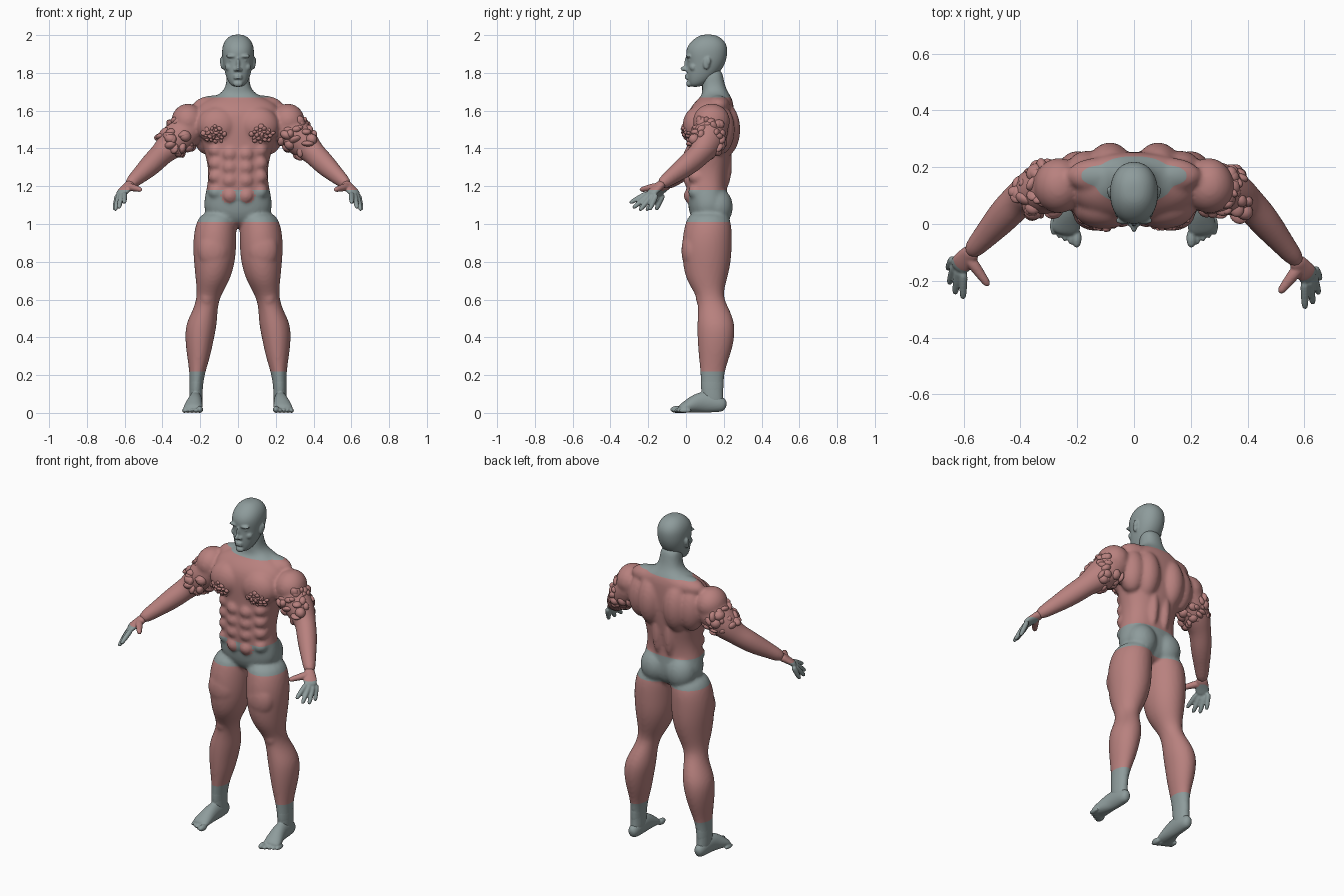
import bpy, bmesh, math, random
from mathutils import Matrix, Vector

random.seed(4)
cube = bpy.data.objects.get("Cube")
if cube:
    bpy.data.objects.remove(cube, do_unlink=True)


def material(name, rgb):
    m = bpy.data.materials.new(name)
    m.use_nodes = True
    m.diffuse_color = (*rgb, 1)
    m.node_tree.nodes["Principled BSDF"].inputs["Base Color"].default_value = (*rgb, 1)
    return m


GREY = material("grey skin", (.27, .33, .33))
RED = material("red muscle", (.48, .22, .21))


def tube(bm, rings, side=1, level=False, power=1.0, count=16):
    """Loft ellipses (x, y, z, rx, ry) along a path; level keeps them horizontal."""
    path = [Vector((r[0] * side, r[1], r[2])) for r in rings]
    loops = []
    for i, (p, r) in enumerate(zip(path, rings)):
        u, v = Vector((1, 0, 0)), Vector((0, 1, 0))
        if not level:
            t = path[min(i + 1, len(path) - 1)] - path[max(i - 1, 0)]
            u = t.cross(Vector((0, 0, 1))).normalized()
            v = u.cross(t).normalized()
        loop = []
        for k in range(count):
            a = math.tau * k / count
            c, s = math.cos(a), math.sin(a)
            c = math.copysign(abs(c) ** power, c)
            s = math.copysign(abs(s) ** power, s)
            loop.append(bm.verts.new(p + u * c * r[3] + v * s * r[-1]))
        loops.append(loop)
    for a, b in zip(loops, loops[1:]):
        for k in range(count):
            n = (k + 1) % count
            bm.faces.new((a[k], a[n], b[n], b[k]))
    bm.faces.new(loops[0])
    bm.faces.new(loops[-1])


def ball(bm, centre, radii, side=1):
    c = Vector((centre[0] * side, centre[1], centre[2]))
    bmesh.ops.create_uvsphere(bm, u_segments=12, v_segments=8, radius=1.04,
                              matrix=Matrix.LocRotScale(c, None, Vector(radii)))


def pair(bm, centre, radii):
    for side in (1, -1):
        ball(bm, centre, radii, side)


def finish(name, bm, voxel=0, smooth=3, is_grey=lambda c: True, cuts=()):
    """Fuse the shapes into one skin, then cut and colour it by a rule."""
    for v in bm.verts:  # the left arm reaches a little further forward
        v.co.y -= .035 * min(1, max(0, (v.co.x - .3) / .3))
    bmesh.ops.recalc_face_normals(bm, faces=bm.faces)
    mesh = bpy.data.meshes.new(name)
    bm.to_mesh(mesh)
    bm.free()
    obj = bpy.data.objects.new(name, mesh)
    bpy.context.collection.objects.link(obj)
    if voxel:
        obj.modifiers.new("round", "SUBSURF").levels = 2
        remesh = obj.modifiers.new("fuse", "REMESH")
        remesh.mode = "VOXEL"
        remesh.voxel_size = voxel
        soft = obj.modifiers.new("soften", "SMOOTH")
        soft.factor, soft.iterations = .5, smooth
        bpy.context.view_layer.update()
        graph = bpy.context.evaluated_depsgraph_get()
        mesh = bpy.data.meshes.new_from_object(obj.evaluated_get(graph))
        obj.modifiers.clear()
        obj.data = mesh
        mesh.name = name
    mesh.materials.clear()
    mesh.materials.append(GREY)
    mesh.materials.append(RED)
    bm = bmesh.new()
    bm.from_mesh(mesh)
    for z in cuts:
        bmesh.ops.bisect_plane(bm, geom=bm.verts[:] + bm.edges[:] + bm.faces[:],
                               plane_co=(0, 0, z), plane_no=(0, 0, 1))
    for f in bm.faces:
        f.smooth = True
        f.material_index = 0 if is_grey(f.calc_center_median()) else 1
    bm.to_mesh(mesh)
    bm.free()
    return obj


# Trunk and neck: height, front, back, half width
body = bmesh.new()
trunk = [(.98, .06, .18, .08), (1.05, .015, .225, .18), (1.12, .01, .225, .183),
         (1.2, .0, .215, .163), (1.28, .0, .225, .156), (1.36, .005, .24, .172),
         (1.44, .005, .25, .195), (1.52, .0, .255, .22), (1.6, .01, .255, .23),
         (1.65, .05, .25, .19), (1.68, .085, .235, .11), (1.71, .085, .215, .07),
         (1.76, .085, .2, .06), (1.83, .08, .19, .058)]
tube(body, [(0, (f + b) / 2, z, w, (b - f) / 2) for z, f, b, w in trunk],
     level=True, power=.85, count=24)

# Chest, back, shoulder, belly and seat muscles
pair(body, (.105, .06, 1.52), (.115, .08, .1))
pair(body, (.085, .19, 1.5), (.085, .1, .15))
pair(body, (.04, .2, 1.32), (.035, .045, .14))
pair(body, (.165, .18, 1.5), (.08, .08, .13))
pair(body, (.12, .17, 1.625), (.12, .065, .055))
pair(body, (.265, .135, 1.545), (.09, .1, .09))
pair(body, (.085, .165, 1.09), (.09, .085, .1))
for z in (1.15, 1.23, 1.3, 1.37):
    pair(body, (.042, .012, z), (.037, .024, .035))
    pair(body, (.115, .06, z + .02), (.045, .05, .04))

# Legs and arms
leg = [(.1, .12, 1.07, .09, .1), (.117, .118, 1.0, .112, .127), (.124, .11, .9, .118, .136),
       (.124, .11, .8, .112, .132), (.133, .108, .7, .092, .11), (.155, .125, .62, .062, .068),
       (.172, .147, .55, .064, .084), (.195, .16, .47, .086, .103), (.205, .158, .38, .076, .099),
       (.208, .15, .3, .063, .084), (.215, .14, .22, .043, .065), (.222, .138, .14, .035, .06),
       (.222, .14, .08, .037, .06), (.222, .15, .03, .033, .055)]
arm = [(.19, .14, 1.57, .08), (.26, .135, 1.51, .095), (.315, .125, 1.46, .095),
       (.365, .11, 1.41, .08), (.4, .09, 1.375, .062), (.44, .05, 1.335, .062),
       (.485, 0, 1.29, .055), (.53, -.05, 1.25, .043), (.585, -.11, 1.2, .033)]
for side in (1, -1):
    tube(body, leg, side, level=True)
    tube(body, arm, side)
    ball(body, (.13, .03, .86), (.085, .056, .1), side)
    ball(body, (.165, .085, .61), (.035, .035, .045), side)


def body_grey(c):
    patch = ((abs(c.x) - .05) / .04) ** 2 + ((c.z - 1.15) / .04) ** 2 < 1 and c.y < .06
    briefs = 1.01 < c.z < 1.18 and abs(c.x) < .4 and not patch
    return c.z > 1.67 or c.z < .22 or briefs


finish("body", body, .01, 4, body_grey, (.22, 1.01, 1.18, 1.67))

# Head: height, front, back, half width
head = bmesh.new()
skull = [(1.725, .025, .07, .025), (1.742, .012, .11, .046), (1.775, .006, .15, .062),
         (1.815, .003, .19, .073), (1.86, .007, .212, .082), (1.9, -.003, .22, .086),
         (1.94, .005, .22, .084), (1.975, .035, .2, .068), (1.998, .07, .165, .04),
         (2.003, .1, .135, .012)]
tube(head, [(0, (f + b) / 2, z, w, (b - f) / 2) for z, f, b, w in skull],
     level=True, power=.92, count=24)
ball(head, (0, -.008, 1.822), (.012, .022, .014))
ball(head, (0, .004, 1.85), (.009, .014, .036))
ball(head, (0, .016, 1.742), (.026, .016, .017))
for z in (1.772, 1.785):
    ball(head, (0, .004, z), (.024, .011, .006))
pair(head, (.014, .002, 1.817), (.01, .012, .009))
pair(head, (.034, .012, 1.888), (.032, .014, .009))
pair(head, (.033, .023, 1.866), (.016, .012, .008))
pair(head, (.045, .04, 1.83), (.024, .022, .022))
pair(head, (.082, .108, 1.85), (.011, .018, .032))
pair(head, (.086, .118, 1.862), (.011, .013, .022))
finish("head", head, .0055, 2)

# Hands and feet
fingers = [((.6, -.165, 1.165), (.602, -.262, 1.112)), ((.616, -.155, 1.16), (.63, -.245, 1.085)),
           ((.63, -.14, 1.155), (.65, -.21, 1.073)), ((.637, -.12, 1.158), (.655, -.158, 1.075))]
palm = [(.565, -.09, 1.218, .03, .027), (.585, -.115, 1.195, .036, .022),
        (.607, -.138, 1.175, .04, .019), (.626, -.16, 1.15, .035, .016)]
thumb = [(.585, -.115, 1.2, .02), (.56, -.15, 1.193, .021), (.535, -.185, 1.187, .016),
         (.51, -.22, 1.18, .013)]
sole = [(.222, .215, .035, .02, .027), (.222, .18, .047, .036, .045), (.224, .1, .06, .037, .06),
        (.23, .05, .05, .043, .05), (.238, 0, .032, .052, .032), (.242, -.04, .018, .05, .018)]
for side, label in ((1, "left"), (-1, "right")):
    hand = bmesh.new()
    tube(hand, palm, side)
    tube(hand, thumb, side)
    for base, tip in fingers:
        a, b = Vector(base), Vector(tip)
        steps = [(0, .015), (.35, .0155), (.7, .014), (1.05, .011)]
        tube(hand, [(*a.lerp(b, t), r) for t, r in steps], side, count=10)
    finish("hand_" + label, hand, .005, 2,
           lambda c: c.z < 1.18 and abs(c.x) > .57, (1.18,))

    foot = bmesh.new()
    tube(foot, sole, side)
    tube(foot, leg[-4:-1], side, level=True)
    for i in range(5):
        size = (.018, .013, .013, .012, .012)[i]
        ball(foot, (.202 + .0205 * i, -.05 + .011 * i, size), (size, .035, size), side)
    finish("foot_" + label, foot, .005, 2)

# Torn, knotted muscle on the upper arms and chest
for side, label in ((1, "left"), (-1, "right")):
    knots = bmesh.new()

    def knot(p, low, high):
        size = Vector([random.uniform(low, high) for _ in range(3)])
        turn = Matrix.Rotation(random.uniform(0, math.tau), 3, Vector((1, 1, 1))).to_quaternion()
        p = Vector((p.x * side, p.y, p.z))
        bmesh.ops.create_icosphere(knots, subdivisions=3, radius=1,
                                   matrix=Matrix.LocRotScale(p, turn, size))

    top, end = Vector((.285, .13, 1.49)), Vector((.375, .105, 1.405))
    axis = (end - top).normalized()
    u = axis.cross(Vector((0, 1, 0))).normalized()
    v = axis.cross(u)
    for i in range(44):
        t, a = random.random(), i * 2.4
        p = top.lerp(end, t) + (u * math.cos(a) + v * math.sin(a)) * (.082 - .016 * t)
        knot(p, .014, .034)
    for i in range(22):
        a, r = i * 2.4, math.sqrt(i / 22)
        dx, dz = .06 * r * math.cos(a), .045 * r * math.sin(a)
        depth = math.sqrt(1 - ((dx + .02) / .115) ** 2 - ((dz - .045) / .1) ** 2)
        knot(Vector((.125 + dx, .064 - .08 * depth, 1.475 + dz)), .007, .016)
    finish("torn_muscle_" + label, knots, is_grey=lambda c: False)
